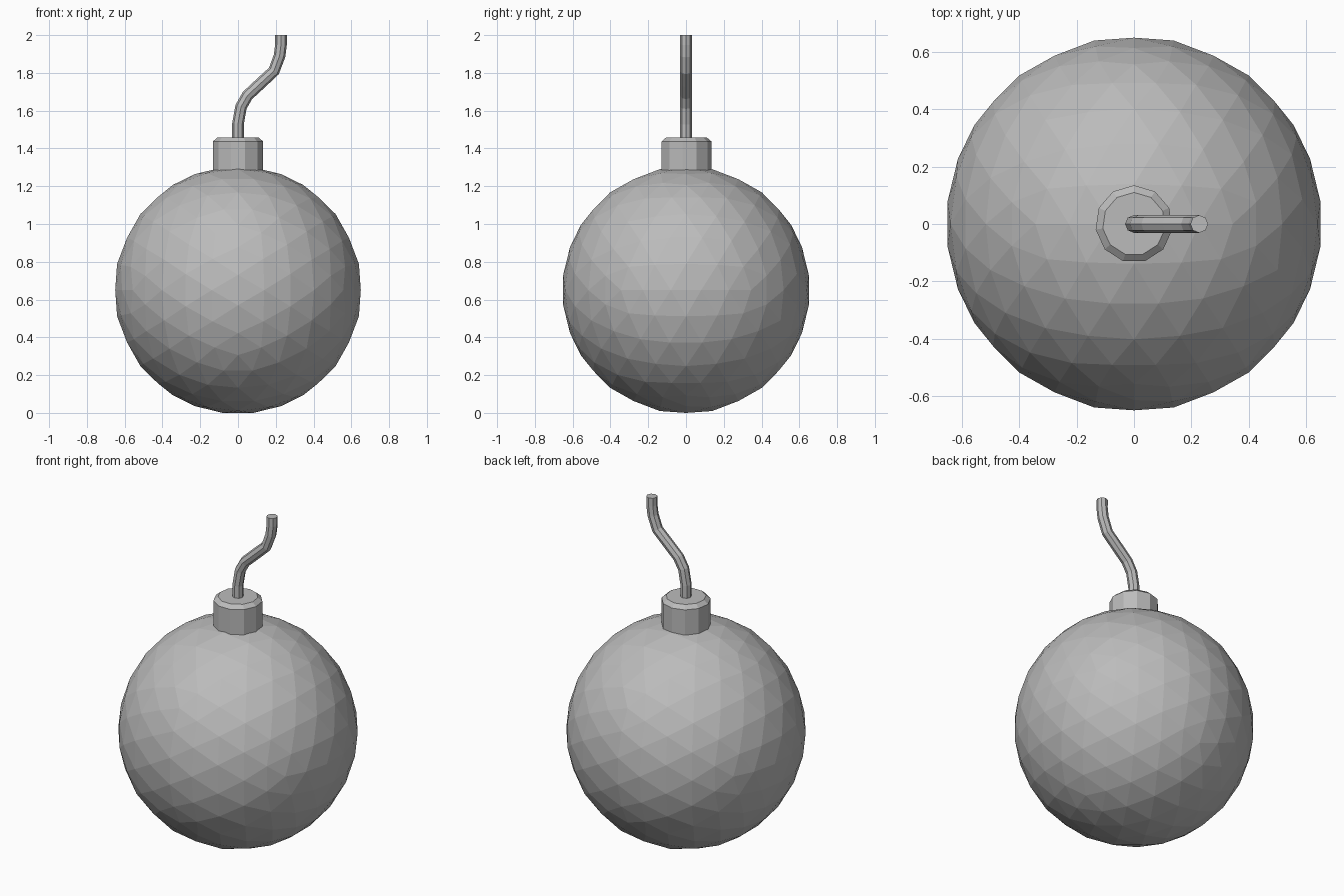
import bpy, bmesh, math
from mathutils import Vector

cube = bpy.data.objects.get("Cube")
if cube:
    bpy.data.objects.remove(cube, do_unlink=True)

grey = bpy.data.materials.new("plain_grey")
grey.use_nodes = True
COLOUR = (0.5, 0.5, 0.5, 1)
grey.diffuse_color = COLOUR
grey.node_tree.nodes["Principled BSDF"].inputs["Base Color"].default_value = COLOUR


def finish(name, bm):
    bmesh.ops.recalc_face_normals(bm, faces=bm.faces)
    mesh = bpy.data.meshes.new(name)
    bm.to_mesh(mesh)
    bm.free()
    mesh.materials.append(grey)
    obj = bpy.data.objects.new(name, mesh)
    bpy.context.collection.objects.link(obj)
    return obj


def skin(name, rings):
    """Closed tube through a list of equal-sized point rings."""
    bm = bmesh.new()
    loops = [[bm.verts.new(p) for p in ring] for ring in rings]
    n = len(loops[0])
    for a, b in zip(loops, loops[1:]):
        for i in range(n):
            j = (i + 1) % n
            bm.faces.new((a[i], a[j], b[j], b[i]))
    bm.faces.new(loops[0][::-1])
    bm.faces.new(loops[-1])
    return finish(name, bm)


# Round body: icosahedron with each edge split in five, pushed out to a sphere
RADIUS, CENTRE = 0.655, Vector((0, 0, 0.65))
PHI = (1 + math.sqrt(5)) / 2
bm = bmesh.new()
for a in (-1, 1):
    for b in (-PHI, PHI):
        for corner in ((b, a, 0), (0, b, a), (a, 0, b)):
            bm.verts.new(corner)
bmesh.ops.convex_hull(bm, input=bm.verts[:])
bmesh.ops.subdivide_edges(bm, edges=bm.edges[:], cuts=4, use_grid_fill=True)
for v in bm.verts:
    v.co = CENTRE + v.co.normalized() * RADIUS
finish("round_body", bm)

# Neck collar with a chamfered top
SIDES = 11
collar = []
for r, z in ((0.135, 1.25), (0.135, 1.437), (0.11, 1.458)):
    collar.append([(r * math.sin(math.tau * i / SIDES), r * math.cos(math.tau * i / SIDES), z)
                   for i in range(SIDES)])
skin("neck_collar", collar)

# Bent fuse: octagonal section swept along an S-shaped path
path = [Vector((x, 0, z)) for x, z in (
    (0, 1.42), (0, 1.53), (0.016, 1.62), (0.05, 1.68), (0.12, 1.745),
    (0.19, 1.81), (0.22, 1.89), (0.2275, 1.95), (0.2275, 2.0))]
rings = []
for i, p in enumerate(path):
    before = (p - path[i - 1]).normalized() if i else Vector((0, 0, 1))
    after = (path[i + 1] - p).normalized() if i + 1 < len(path) else Vector((0, 0, 1))
    t = (before + after).normalized()
    across = Vector((t.z, 0, -t.x))
    rings.append([p + 0.031 * (across * math.cos(k * math.tau / 8)
                               + Vector((0, 1, 0)) * math.sin(k * math.tau / 8))
                  for k in range(8)])
skin("fuse", rings)
